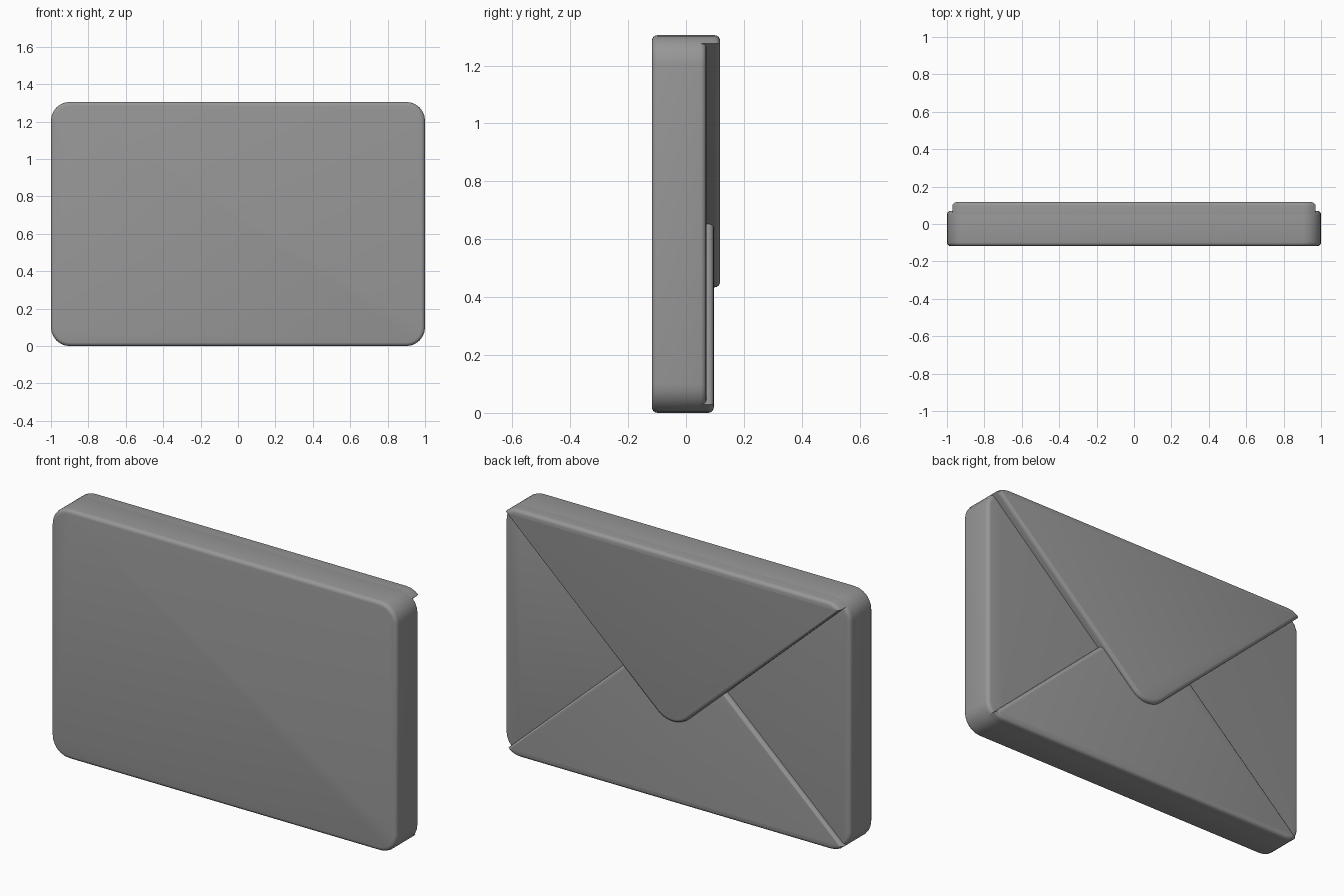
import bpy, bmesh
from math import radians, degrees, atan, cos, sin

if "Cube" in bpy.data.objects:
    bpy.data.objects.remove(bpy.data.objects["Cube"])

H = 1.305        # envelope height
R = 0.10         # corner radius
SLOPE = 0.915    # slope of the flap edges

grey = bpy.data.materials.new("dark_grey")
grey.diffuse_color = (0.31, 0.31, 0.31, 1)
grey.use_nodes = True
grey.node_tree.nodes["Principled BSDF"].inputs["Base Color"].default_value = grey.diffuse_color


def arc(cx, cz, r, a0, a1, n):
    return [(cx + r * cos(radians(a0 + (a1 - a0) * i / n)),
             cz + r * sin(radians(a0 + (a1 - a0) * i / n))) for i in range(n + 1)]


def slab(name, outline, y0, y1, bevel, rims):
    """Extrude an x/z outline from y0 to y1 and round the rims listed."""
    bm = bmesh.new()
    face = bm.faces.new([bm.verts.new((x, y0, z)) for x, z in outline])
    ext = bmesh.ops.extrude_face_region(bm, geom=[face])
    for v in ext["geom"]:
        if isinstance(v, bmesh.types.BMVert):
            v.co.y = y1
    bmesh.ops.recalc_face_normals(bm, faces=bm.faces[:])
    edges = [e for e in bm.edges
             if any(all(abs(v.co.y - y) < 1e-5 for v in e.verts) for y in rims)]
    bmesh.ops.bevel(bm, geom=edges, offset=bevel, segments=4, profile=0.5,
                    affect='EDGES', clamp_overlap=True)
    bmesh.ops.recalc_face_normals(bm, faces=bm.faces[:])
    me = bpy.data.meshes.new(name)
    bm.to_mesh(me)
    bm.free()
    me.materials.append(grey)
    ob = bpy.data.objects.new(name, me)
    bpy.context.collection.objects.link(ob)
    bpy.context.view_layer.objects.active = ob
    ob.select_set(True)
    bpy.ops.object.shade_smooth_by_angle(angle=radians(35))
    ob.select_set(False)


# Envelope body: rounded rectangle
cx, top = 1 - R, H - R
body = (arc(cx, top, R, 0, 90, 6) + arc(-cx, top, R, 90, 180, 6)
        + arc(-cx, R, R, 180, 270, 6) + arc(cx, R, R, 270, 360, 6))
slab("envelope_body", body, -0.118, 0.07, 0.02, (-0.118, 0.07))

# Flap outline: follows the top edge, ends mid-corner, rounded tip
tip_r = 0.13
a = degrees(atan(SLOPE))
apex = top + R * sin(radians(45)) - SLOPE * (cx + R * cos(radians(45)))
tip_z = apex + tip_r / cos(radians(a))
flap = (arc(cx, top, R, 45, 90, 3) + arc(-cx, top, R, 90, 135, 3)
        + arc(0, tip_z, tip_r, -90 - a, -90 + a, 10))
slab("top_flap", flap, 0.05, 0.118, 0.02, (0.118,))

# Bottom flap: the same shape upside down, slightly lower
slab("bottom_flap", [(x, H - z) for x, z in flap], 0.05, 0.096, 0.02, (0.096,))
